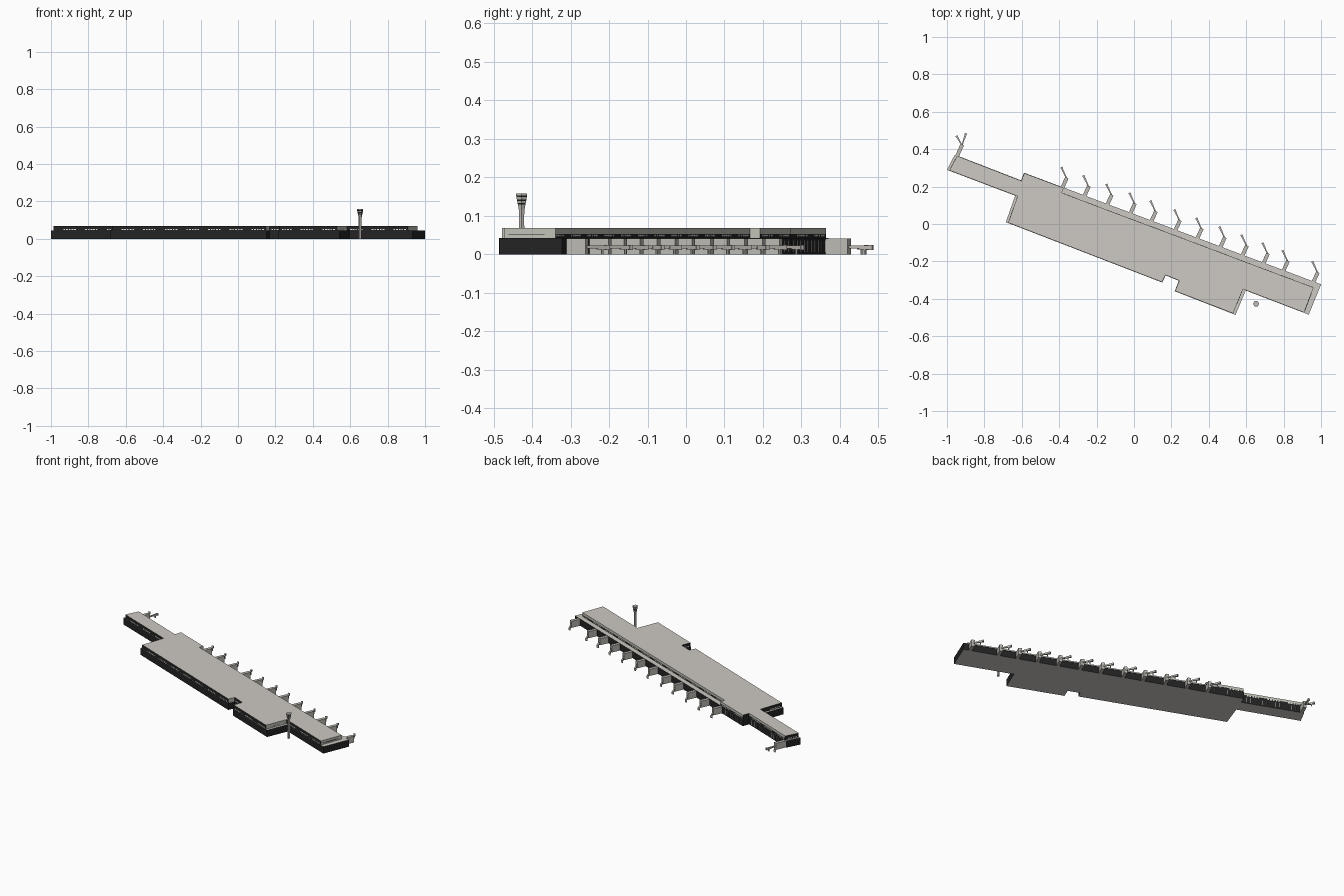
import bpy, bmesh, math
from mathutils import Vector

if "Cube" in bpy.data.objects:
    bpy.data.objects.remove(bpy.data.objects["Cube"])

ANG = math.radians(20.6)
U = Vector((math.cos(ANG), -math.sin(ANG), 0))   # along the terminal
V = Vector((math.sin(ANG), math.cos(ANG), 0))    # towards the apron (back)


def mat(name, rgb):
    m = bpy.data.materials.new(name)
    m.diffuse_color = (*rgb, 1)
    m.use_nodes = True
    m.node_tree.nodes["Principled BSDF"].inputs["Base Color"].default_value = m.diffuse_color
    return m


ROOF = mat("warm_grey_roof", (0.61, 0.58, 0.54))
WALL = mat("charcoal_wall", (0.017, 0.017, 0.017))
PALE = mat("pale_concrete", (0.53, 0.54, 0.48))
WHITE = mat("white_window", (0.8, 0.8, 0.78))
BASE = mat("light_grey_base", (0.61, 0.60, 0.58))
BRIDGE = mat("bridge_grey", (0.52, 0.50, 0.46))


def pos(u, v, z):
    return U * u + V * v + Vector((0, 0, z))


def add_prism(bm, pts, z0, z1):
    """Extrude a local (u, v) outline from z0 to z1."""
    f = bm.faces.new([bm.verts.new(pos(u, v, z0)) for u, v in pts])
    r = bmesh.ops.extrude_face_region(bm, geom=[f])
    for e in r["geom"]:
        if isinstance(e, bmesh.types.BMVert):
            e.co.z += z1 - z0


def add_beam(bm, a, b, w, z0, z1):
    """Upright rectangular beam in plan from a to b."""
    a, b = Vector(a), Vector(b)
    d = (b - a).normalized()
    s = Vector((-d.y, d.x)) * w / 2
    add_prism(bm, [a + s, b + s, b - s, a - s], z0, z1)


def finish(bm, name, mats, rule=None):
    bmesh.ops.recalc_face_normals(bm, faces=bm.faces)
    bm.normal_update()
    if rule:
        for f in bm.faces:
            f.material_index = rule(f)
    me = bpy.data.meshes.new(name)
    bm.to_mesh(me)
    bm.free()
    for m in mats:
        me.materials.append(m)
    ob = bpy.data.objects.new(name, me)
    bpy.context.collection.objects.link(ob)
    return ob


def prism(name, pts, z0, z1, mats, rule=None):
    bm = bmesh.new()
    add_prism(bm, pts, z0, z1)
    return finish(bm, name, mats, rule)


# Outlines, clockwise from the west end
ground = [(-1.038, -.081), (-1.027, .010), (-.647, .006), (-.647, .050), (1.05, .050),
          (1.045, -.125), (.684, -.123), (.679, -.264), (.330, -.260), (.331, -.200),
          (.255, -.198), (.252, -.240), (-.645, -.232), (-.648, -.082)]
upper = [(-1.024, -.079), (-1.014, .008), (-.645, .004), (-.645, .048), (-.42, .048),
         (-.42, .020), (1.018, .020), (1.018, -.123), (.668, -.121), (.664, -.261),
         (.332, -.258), (.333, -.198), (.253, -.196), (.250, -.238), (-.632, -.230),
         (-.635, -.080)]


def ground_rule(f):
    return 1 if f.normal.z > .5 else 2 if f.normal.z < -.5 else 0


def upper_rule(f):
    """East end is pale, the other sides dark."""
    if abs(f.normal.z) > .5:
        return 1
    return 2 if f.normal.dot(U) > .7 else 0


def slab_rule(f):
    """Apron side and east end are pale, street side and west dark."""
    if abs(f.normal.z) > .5:
        return 1
    return 2 if f.normal.dot(U) > .7 or f.normal.dot(V) > .7 else 0


# Terminal building: ground storey, glazed storey, roof slab
prism("ground_storey", ground, 0, .043, [WALL, ROOF, BASE], ground_rule)
prism("upper_storey", upper, .043, .0535, [WALL, ROOF, PALE], upper_rule)
prism("roof_slab", upper, .0535, .068, [WALL, ROOF, PALE], slab_rule)


# Window plates and mullions laid along the outline edges
def wall_plates(bm, a, b, start, width, z0, z1):
    a, b = Vector(a), Vector(b)
    d = (b - a).normalized()
    off = Vector((-d.y, d.x)) * .0005
    p = a + d * start + off
    add_beam(bm, p, p + d * width, .002, z0, z1)


bm = bmesh.new()
for i, a in enumerate(upper):
    b = upper[(i + 1) % len(upper)]
    length = (Vector(b) - Vector(a)).length
    if length < .06 or i == 6:
        continue
    s = .012
    n = 0
    while s + .014 < length:
        if n % 8 < 5:                      # groups of five lit panes
            wall_plates(bm, a, b, s, .010, .046, .052)
        s += .0155
        n += 1
finish(bm, "upper_windows", [WHITE])

bm = bmesh.new()
wall_plates(bm, upper[6], upper[7], .03, .10, .0515, .0535)
finish(bm, "east_window_strip", [WALL])

bm = bmesh.new()
for a, b in ((ground[1], ground[2]), (ground[3], (-.44, .050))):
    length = (Vector(b) - Vector(a)).length
    for k in range(1, int(length / .025)):
        wall_plates(bm, a, b, k * .025, .0012, .006, .036)
finish(bm, "apron_mullions", [BRIDGE])


# Boarding bridges: fixed stub, thin tunnel, cab and support leg
def bridge(bm, u, v0, v1, tips):
    add_beam(bm, (u - .004, v0), (u, v1), .020, 0, .041)
    for tu, tv in tips:
        a, b = Vector((u, v1 - .004)), Vector((tu, tv))
        d = b - a
        add_beam(bm, a, a + d * .6, .007, .015, .023)
        add_beam(bm, a + d * .5, a + d * .9, .009, .013, .0235)
        add_beam(bm, a + d * .86, b, .012, .012, .0245)
        add_beam(bm, a + d * .68, a + d * .74, .007, 0, .014)


bm = bmesh.new()
for s in (0, .126, .257, .389, .509, .646, .771, .903, 1.029, 1.149, 1.263, 1.434):
    u = s - .423
    bridge(bm, u, .045, .105, [(u - .048, .148)])
bridge(bm, -1.009, .005, .074, [(-1.011, .138), (-1.055, .108)])
finish(bm, "boarding_bridges", [BRIDGE])

# Control tower: six-sided shaft with flared, banded cab
profile = [(.0085, 0), (.0075, .100), (.0085, .116), (.0105, .126), (.0115, .130),
           (.0124, .134), (.0135, .139), (.0145, .143), (.0155, .149), (.0164, .153),
           (.0166, .158)]
DARK_BANDS = (4, 6, 8)
bm = bmesh.new()
rings = []
for r, z in profile:
    rings.append([bm.verts.new((.653 + r * math.cos(k * math.pi / 3),
                                -.427 + r * math.sin(k * math.pi / 3), z)) for k in range(6)])
bm.faces.new(rings[0])
bm.faces.new(rings[-1])
for j in range(len(rings) - 1):
    for k in range(6):
        f = bm.faces.new((rings[j][k], rings[j][(k + 1) % 6],
                          rings[j + 1][(k + 1) % 6], rings[j + 1][k]))
        f.material_index = 1 if j in DARK_BANDS else 0
finish(bm, "control_tower", [BRIDGE, WALL])
